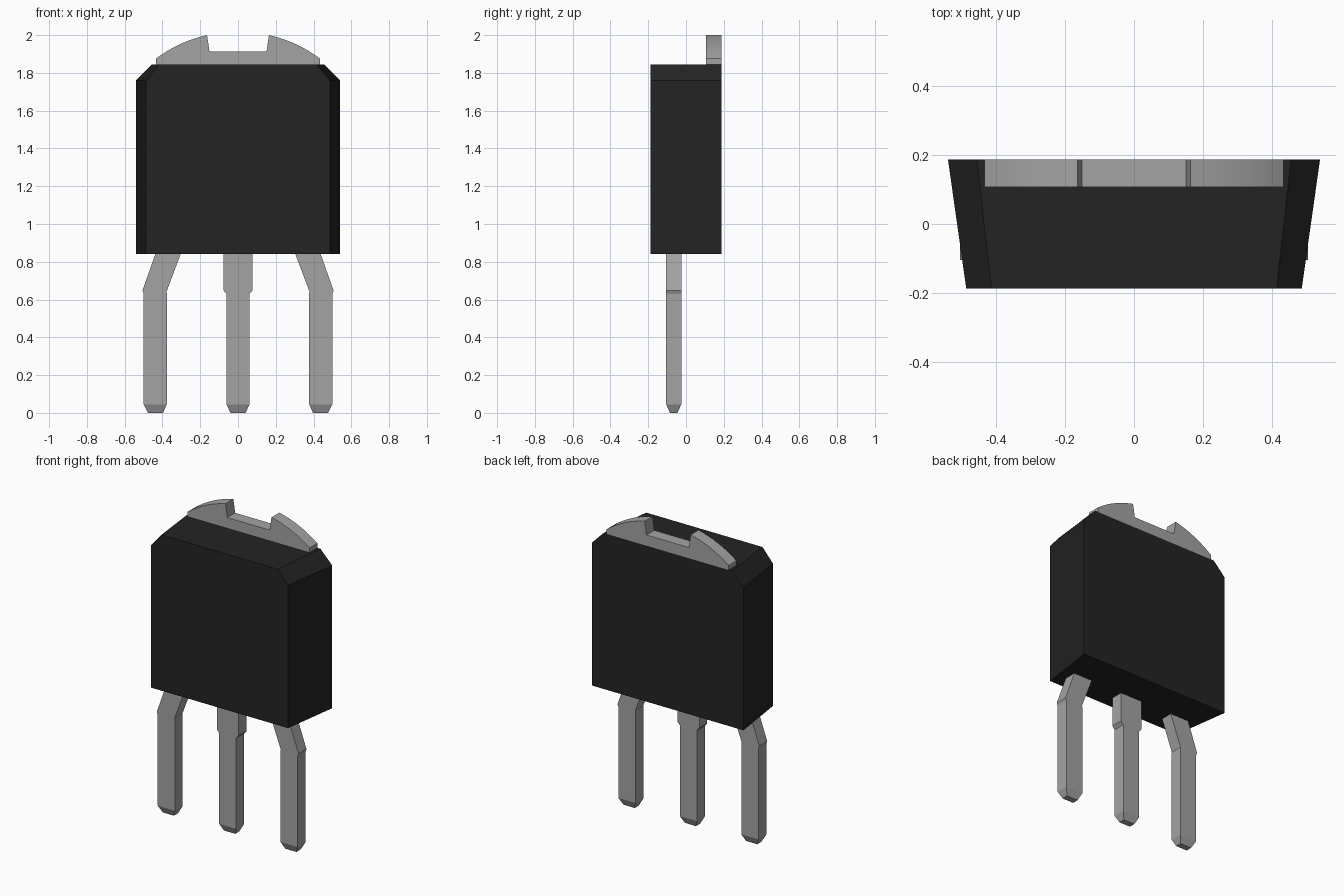
import bpy, bmesh, math

cube = bpy.data.objects.get("Cube")
if cube:
    bpy.data.objects.remove(cube, do_unlink=True)


def material(name, rgb, rough, metal=0.0):
    m = bpy.data.materials.new(name)
    m.use_nodes = True
    color = (*rgb, 1)
    m.diffuse_color = color
    bsdf = m.node_tree.nodes["Principled BSDF"]
    bsdf.inputs["Base Color"].default_value = color
    bsdf.inputs["Roughness"].default_value = rough
    bsdf.inputs["Metallic"].default_value = metal
    return m


BLACK = material("black plastic", (0.017, 0.017, 0.017), 0.6)
METAL = material("grey metal", (0.37, 0.37, 0.37), 0.5)


def loft(name, loops, mat, smooth=False):
    """Join matching point loops with quads and cap both ends."""
    bm = bmesh.new()
    rings = [[bm.verts.new(p) for p in loop] for loop in loops]
    n = len(rings[0])
    for a, b in zip(rings, rings[1:]):
        for i in range(n):
            j = (i + 1) % n
            bm.faces.new((a[i], a[j], b[j], b[i]))
    bm.faces.new(rings[0])
    bm.faces.new(rings[-1])
    bmesh.ops.recalc_face_normals(bm, faces=bm.faces)
    mesh = bpy.data.meshes.new(name)
    bm.to_mesh(mesh)
    bm.free()
    mesh.materials.append(mat)
    ob = bpy.data.objects.new(name, mesh)
    bpy.context.collection.objects.link(ob)
    if smooth:
        bpy.ops.object.select_all(action="DESELECT")
        ob.select_set(True)
        bpy.context.view_layer.objects.active = ob
        bpy.ops.object.shade_smooth_by_angle(angle=math.radians(20))
    return ob


def mirrored(half):
    """Complete a right-hand (x, z) outline with its mirror image."""
    return half + [(-x, z) for x, z in reversed(half)]


# Body: chamfered top corners, sides widening towards the back
BOTTOM, SHOULDER, TOP, DEPTH = 0.84, 1.76, 1.845, 0.187


def body_loop(side, top, y):
    half = [(side, BOTTOM), (side, SHOULDER), (top, TOP)]
    return [(x, y, z) for x, z in mirrored(half)]


loft("body", [body_loop(0.488, 0.415, -DEPTH), body_loop(0.541, 0.457, DEPTH)], BLACK)

# Heat tab: shallow arc from each end up to a central notch
x0, z0, x1, z1, bulge = 0.435, 1.875, 0.164, 2.0, 0.016
arc = []
for i in range(9):
    t = i / 8
    lift = bulge * 4 * t * (1 - t)
    arc.append((x0 + (x1 - x0) * t + lift * 0.42, z0 + (z1 - z0) * t + lift * 0.91))
tab = mirrored([(x0, TOP)] + arc + [(0.151, 1.914)])
loft("heat_tab", [[(x, y, z) for x, z in tab] for y in (0.107, DEPTH)], METAL, True)

# Leads: rows of (inner x, inner z, outer x, outer z, half depth), bottom to top
LEAD_Y = -0.065


def lead(name, rows, sign=1):
    loops = [[(sign * xi, LEAD_Y - d, zi), (sign * xo, LEAD_Y - d, zo),
              (sign * xo, LEAD_Y + d, zo), (sign * xi, LEAD_Y + d, zi)]
             for xi, zi, xo, zo, d in rows]
    loft(name, loops, METAL)


outer = [(0.397, 0, 0.477, 0, 0.02),
         (0.377, 0.045, 0.499, 0.045, 0.04),
         (0.377, 0.635, 0.499, 0.63, 0.04),
         (0.379, 0.64, 0.506, 0.648, 0.04),
         (0.302, 0.845, 0.436, 0.845, 0.04)]
lead("left_lead", outer)
lead("right_lead", outer, -1)
lead("middle_lead", [(-w, z, w, z, d) for w, z, d in
                     [(0.04, 0, 0.02), (0.061, 0.045, 0.04), (0.061, 0.63, 0.04),
                      (0.078, 0.65, 0.04), (0.078, 0.845, 0.04)]])
